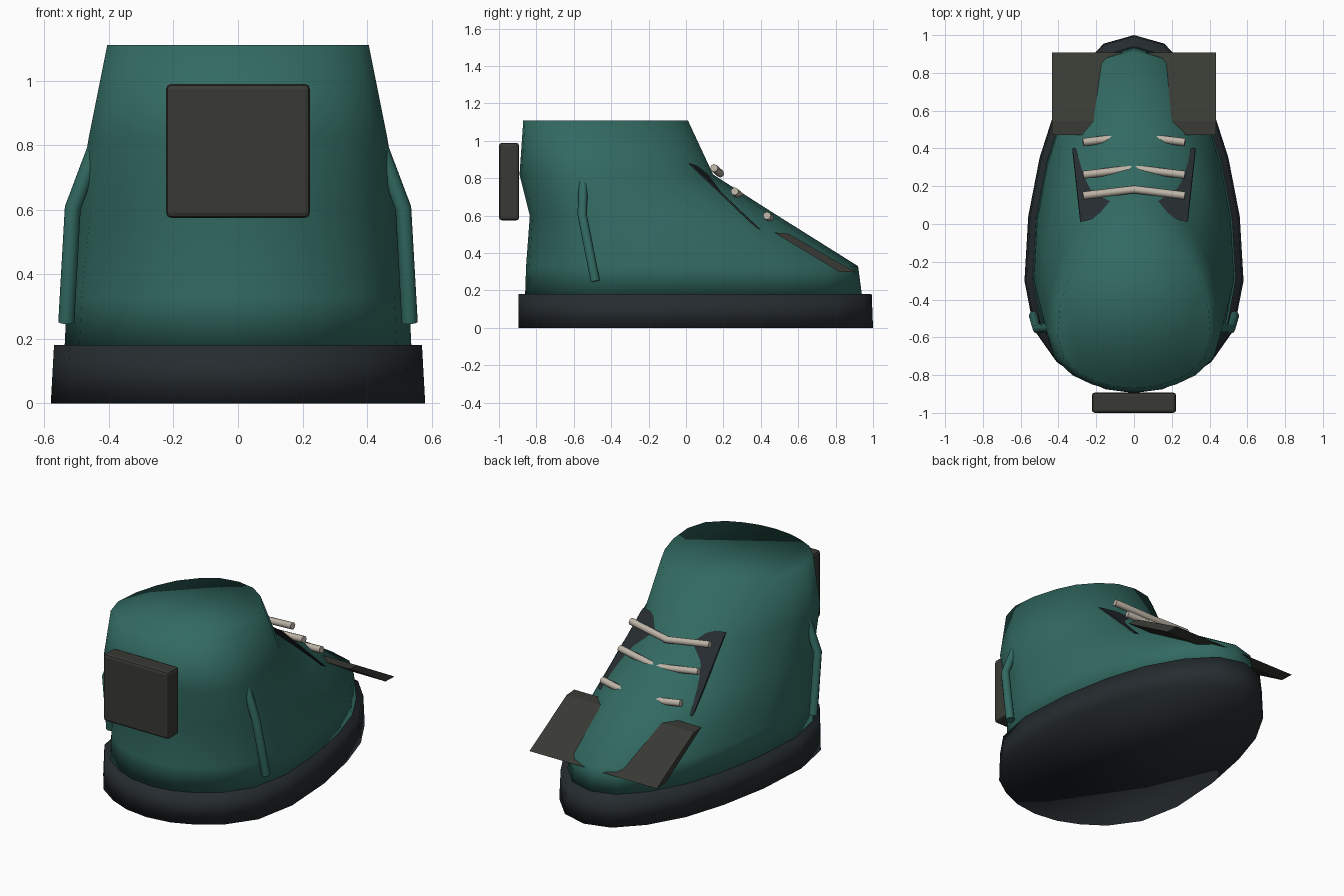
import bpy, bmesh
from mathutils import Vector

if "Cube" in bpy.data.objects:
    bpy.data.objects.remove(bpy.data.objects["Cube"])


def material(name, rgb):
    m = bpy.data.materials.new(name)
    m.diffuse_color = (*rgb, 1)
    m.use_nodes = True
    m.node_tree.nodes["Principled BSDF"].inputs["Base Color"].default_value = m.diffuse_color
    return m


GREEN = material("green_leather", (0.032, 0.145, 0.122))
DARK = material("dark_rubber", (0.019, 0.025, 0.029))
OLIVE = material("olive_trim", (0.040, 0.042, 0.034))
CREAM = material("cream_lace", (0.52, 0.46, 0.39))

# Half outline of the foot, heel to toe
HALF = [(0, -.895), (.15, -.875), (.28, -.82), (.41, -.73), (.53, -.56), (.58, -.30),
        (.56, .04), (.50, .35), (.42, .60), (.30, .81), (.16, .955), (0, 1.0)]
OUTLINE = HALF + [(-x, y) for x, y in HALF[-2:0:-1]]


def finish(bm, name, mat, smooth=False):
    bmesh.ops.recalc_face_normals(bm, faces=bm.faces)
    me = bpy.data.meshes.new(name)
    bm.to_mesh(me)
    bm.free()
    ob = bpy.data.objects.new(name, me)
    bpy.context.collection.objects.link(ob)
    me.materials.append(mat)
    for p in me.polygons:
        p.use_smooth = smooth
    return ob


def loft(name, sections, mat):
    """Foot outline fitted to each (z, y_back, y_front, half_width)."""
    bm = bmesh.new()
    rings = []
    for z, back, front, w in sections:
        rings.append([bm.verts.new((x / .58 * w, back + (y + .895) / 1.895 * (front - back), z))
                      for x, y in OUTLINE])
    n = len(OUTLINE)
    for a, b in zip(rings, rings[1:]):
        for i in range(n):
            j = (i + 1) % n
            bm.faces.new((a[i], a[j], b[j], b[i]))
    bm.faces.new(rings[0])
    bm.faces.new(rings[-1])
    return finish(bm, name, mat, True)


def slab(name, corners, offset, mat):
    """Polygon thickened along an offset vector."""
    bm = bmesh.new()
    a = [bm.verts.new(c) for c in corners]
    b = [bm.verts.new(Vector(c) + Vector(offset)) for c in corners]
    n = len(a)
    bm.faces.new(a)
    bm.faces.new(b)
    for i in range(n):
        j = (i + 1) % n
        bm.faces.new((a[i], a[j], b[j], b[i]))
    return finish(bm, name, mat)


def tube(name, points, radius, mat):
    cu = bpy.data.curves.new(name, 'CURVE')
    cu.dimensions = '3D'
    cu.bevel_depth = radius
    cu.bevel_resolution = 2
    cu.use_fill_caps = True
    sp = cu.splines.new('POLY')
    sp.points.add(len(points) - 1)
    for p, co in zip(sp.points, points):
        p.co = (*co, 1)
    sp.use_smooth = True
    ob = bpy.data.objects.new(name, cu)
    bpy.context.collection.objects.link(ob)
    cu.materials.append(mat)
    return ob


# Sole and upper
loft("sole", [(0, -.895, 1.0, .58), (.18, -.895, .993, .57)], DARK)
loft("upper", [(.18, -.86, .94, .537), (.33, -.855, .92, .53), (.60, -.835, .49, .50),
               (.82, -.89, .145, .463), (1.11, -.87, .01, .405)], GREEN)

# Heel pad
bm = bmesh.new()
bmesh.ops.create_cube(bm, size=1)
for v in bm.verts:
    v.co = (v.co.x * .446, v.co.y * .108 - .946, v.co.z * .415 + .782)
pad = finish(bm, "heel_pad", OLIVE)
bev = pad.modifiers.new("bevel", 'BEVEL')
bev.width = .016
bev.segments = 2

# Toe guard plate running through the toe
slab("toe_guard", [(-.435, .47, .51), (-.435, .545, .505), (-.435, .908, .297), (-.435, .82, .30)],
     (.87, 0, 0), OLIVE)

# Eyelet plates and side strips on both sides
for s, side in ((1, "right"), (-1, "left")):
    slab("eyelet_plate_" + side,
         [(s * .285, .01, .88), (s * .325, .375, .535), (s * .14, .40, .52), (s * .12, .05, .88)],
         (0, .025, -.012), DARK)
    tube("side_strip_" + side,
         [(s * .425, -.548, .835), (s * .512, -.555, .605), (s * .532, -.485, .25)], .025, GREEN)

# Laces
for i, (y, z) in enumerate([(.15, .855), (.26, .73), (.433, .60)]):
    tube(f"lace_{i + 1}", [(-.27, y, z), (0, y + .033, z - .03), (.27, y, z)], .021, CREAM)
